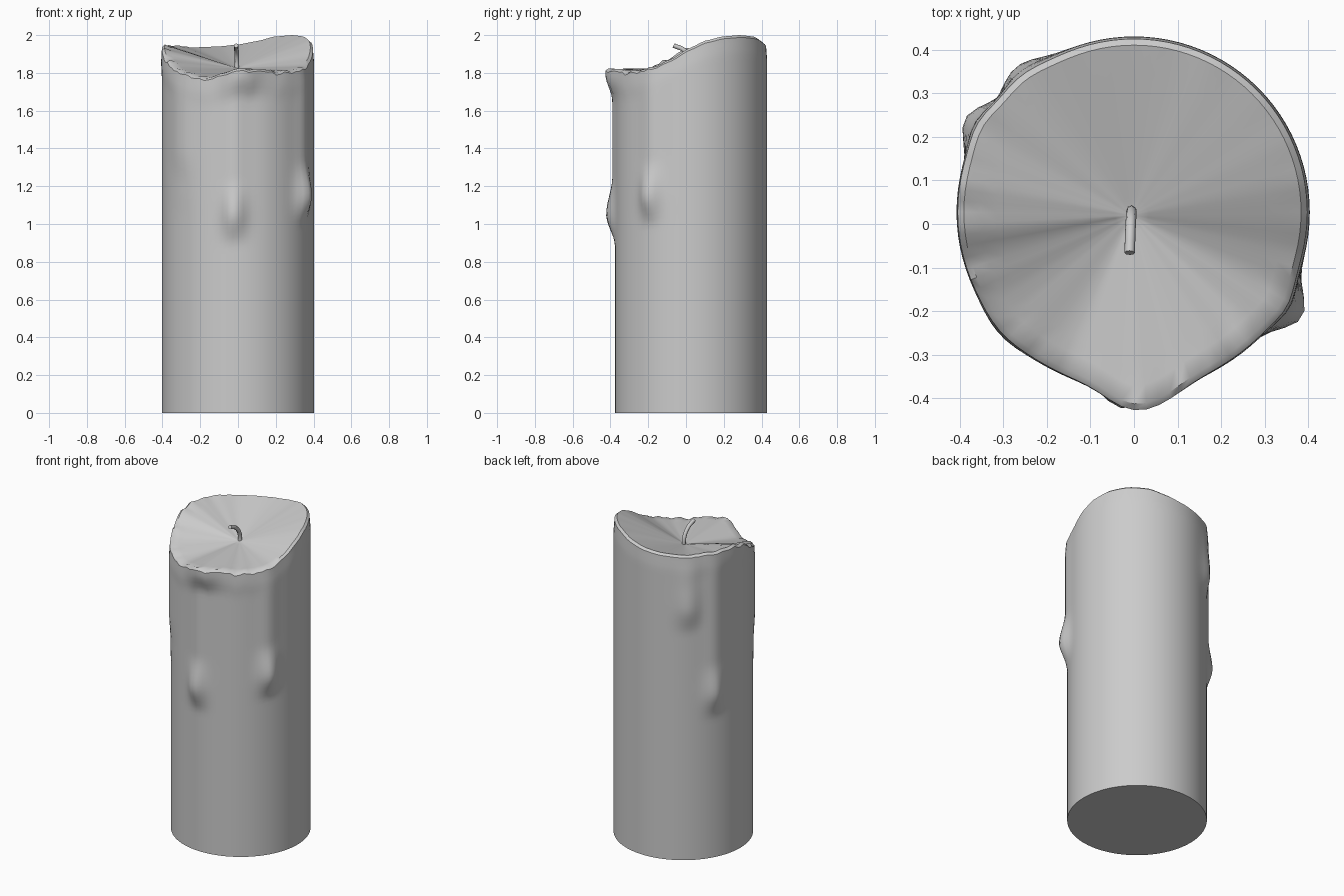
import bpy, bmesh, math, random
from mathutils import Vector

if "Cube" in bpy.data.objects:
    bpy.data.objects.remove(bpy.data.objects["Cube"])

random.seed(4)
SEG, ROWS, TOP_RINGS = 96, 64, 10
R, CY = 0.403, 0.027
HUB = Vector((-0.005, 0.02, 1.825))

# melted rim height by angle (degrees)
RIM = [(0, 1.935), (11, 1.97), (26, 1.993), (42, 2.0), (60, 1.992), (75, 1.968),
       (90, 1.95), (105, 1.94), (125, 1.935), (145, 1.94), (168, 1.95), (185, 1.93),
       (198, 1.87), (222, 1.81), (240, 1.775), (256, 1.79), (270, 1.828), (284, 1.815),
       (300, 1.808), (318, 1.81), (331, 1.835), (343, 1.87), (360, 1.935)]
# wax drips: angle, blob height, stem bulge, blob bulge, angular width
DRIPS = [(267, 1.05, 0.015, 0.048, 8), (328, 1.15, 0.016, 0.052, 8),
         (151, 1.05, 0.016, 0.040, 8), (129, 1.60, 0.014, 0.026, 9),
         (222, 1.20, 0.013, 0.003, 11)]


def rim_height(a):
    for (a0, z0), (a1, z1) in zip(RIM, RIM[1:]):
        if a0 <= a <= a1:
            t = (a - a0) / (a1 - a0)
            t = 0.6 * t + 0.4 * t * t * (3 - 2 * t)
            return z0 + (z1 - z0) * t


def adiff(a, b):
    return (a - b + 180) % 360 - 180


def smooth(e0, e1, v):
    t = min(1, max(0, (v - e0) / (e1 - e0)))
    return t * t * (3 - 2 * t)


def bulge(a, z, top):
    out = 0
    for ang, zb, stem, blob, w in DRIPS:
        g = math.exp(-(adiff(a, ang) / w) ** 2)
        up = smooth(zb - 0.17, zb, z)
        peak = up if z < zb else 1 - smooth(zb, zb + 0.2, z)
        out = max(out, g * (stem * up + (blob - stem) * peak))
    # overhanging lip on the melted side
    lip = smooth(top - 0.17, top - 0.02, z)
    melted = smooth(120, 150, a) * (1 - smooth(325, 345, a))
    front = math.exp(-(adiff(a, 273) / 13) ** 2)
    return out * (1 - 0.5 * lip) + lip * (0.007 * melted + 0.045 * front)


# candle body
bm = bmesh.new()
angles = [360 * i / SEG for i in range(SEG)]
tops = []
for a in angles:
    rough = smooth(120, 150, a) * (1 - smooth(325, 345, a))
    tops.append(rim_height(a) + rough * random.uniform(-0.008, 0.008))

rings = []
for j in range(ROWS + 1):
    ring = []
    for a, top in zip(angles, tops):
        z = (top - 0.012) * j / ROWS
        r = R + bulge(a, z, top)
        r -= 0.006 * smooth(top - 0.1, top, z)
        t = math.radians(a)
        ring.append(bm.verts.new((r * math.cos(t), CY + r * math.sin(t), z)))
    rings.append(ring)

# sunken top, running straight from the rim down to the wick
edge = []
for a, top in zip(angles, tops):
    r = R - 0.02 + bulge(a, top, top)
    t = math.radians(a)
    edge.append(Vector((r * math.cos(t), CY + r * math.sin(t), top)))
for k in range(TOP_RINGS):
    f = k / TOP_RINGS
    ring = []
    for i, e in enumerate(edge):
        p = e.lerp(HUB, f)
        if k:
            zs = (tops[i - 1] + tops[i] + tops[(i + 1) % SEG]) / 3
            p.z = zs + (HUB.z - zs) * f
        ring.append(bm.verts.new(p))
    rings.append(ring)
for lo, hi in zip(rings, rings[1:]):
    for i in range(SEG):
        n = (i + 1) % SEG
        bm.faces.new((lo[i], lo[n], hi[n], hi[i]))
hub = bm.verts.new(HUB)
for i in range(SEG):
    bm.faces.new((rings[-1][i], rings[-1][(i + 1) % SEG], hub))
bm.faces.new(rings[0][::-1])
me = bpy.data.meshes.new("candle_body")
bm.to_mesh(me)
bm.free()
body = bpy.data.objects.new("candle_body", me)
bpy.context.collection.objects.link(body)
bpy.context.view_layer.objects.active = body
body.select_set(True)
bpy.ops.object.shade_smooth_by_angle(angle=math.radians(40))

# curled wick
cu = bpy.data.curves.new("wick", 'CURVE')
cu.dimensions = '3D'
cu.bevel_depth = 0.012
cu.bevel_resolution = 2
cu.resolution_u = 5
cu.use_fill_caps = True
sp = cu.splines.new('BEZIER')
pts = [(-0.006, 0.03, 1.80), (-0.006, 0.025, 1.87), (-0.008, -0.01, 1.92), (-0.01, -0.066, 1.945)]
sp.bezier_points.add(len(pts) - 1)
for bp, p in zip(sp.bezier_points, pts):
    bp.co = p
    bp.handle_left_type = bp.handle_right_type = 'AUTO'
wick = bpy.data.objects.new("wick", cu)
bpy.context.collection.objects.link(wick)
